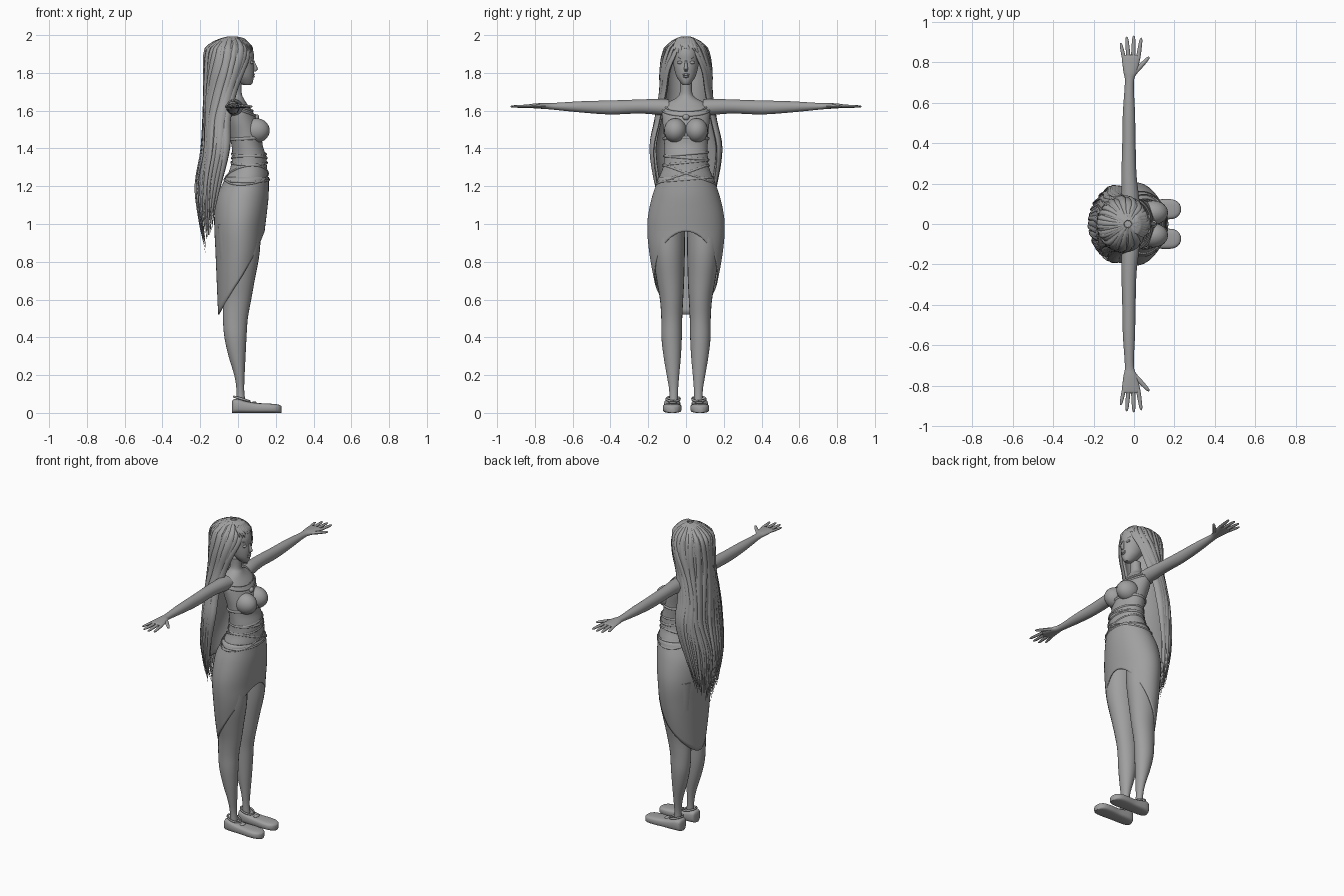
import bpy, bmesh, math, random
from mathutils import Vector as V

random.seed(4)
if "Cube" in bpy.data.objects:
    bpy.data.objects.remove(bpy.data.objects["Cube"])

GREY = (0.35, 0.35, 0.35, 1)
mat = bpy.data.materials.new("plain grey")
mat.use_nodes = True
mat.diffuse_color = GREY
mat.node_tree.nodes["Principled BSDF"].inputs["Base Color"].default_value = GREY


def finish(name, bm, angle=50):
    bmesh.ops.recalc_face_normals(bm, faces=bm.faces)
    me = bpy.data.meshes.new(name)
    bm.to_mesh(me)
    bm.free()
    me.materials.append(mat)
    ob = bpy.data.objects.new(name, me)
    bpy.context.collection.objects.link(ob)
    bpy.ops.object.select_all(action='DESELECT')
    bpy.context.view_layer.objects.active = ob
    ob.select_set(True)
    bpy.ops.object.shade_smooth_by_angle(angle=math.radians(angle))
    return ob


def sample(rows, t):
    """Smooth interpolation through rows at row position t."""
    i = max(0, min(int(t), len(rows) - 2))
    f = t - i
    p = [rows[max(0, min(k, len(rows) - 1))] for k in range(i - 1, i + 3)]
    return [b + f / 2 * (c - a + f * (2 * a - 5 * b + 4 * c - d + f * (3 * (b - c) + d - a)))
            for a, b, c, d in zip(*p)]


def smooth(rows, n=4):
    return [sample(rows, k / n) for k in range((len(rows) - 1) * n + 1)]


def at(rows, key):
    """Interpolate rows by their first, falling column."""
    for i in range(len(rows) - 1):
        a, b = rows[i][0], rows[i + 1][0]
        if key >= b or i == len(rows) - 2:
            return sample(rows, i + max(0, min(1, (key - a) / (b - a))))


def skin(bm, rings, closed=True, caps=True):
    vs = [[bm.verts.new(p) for p in r] for r in rings]
    n = len(vs[0])
    for a, b in zip(vs, vs[1:]):
        for k in range(n if closed else n - 1):
            m = (k + 1) % n
            bm.faces.new((a[k], a[m], b[m], b[k]))
    if caps:
        bm.faces.new(vs[0])
        bm.faces.new(vs[-1])


def oval(c, u, v, n=24, power=1.0):
    pts = []
    for k in range(n):
        a = math.tau * k / n
        x, y = math.cos(a), math.sin(a)
        pts.append(V(c) + V(u) * math.copysign(abs(x) ** power, x)
                   + V(v) * math.copysign(abs(y) ** power, y))
    return pts


def loft(name, rings, **kw):
    bm = bmesh.new()
    skin(bm, [oval(*r, **kw) for r in rings])
    return finish(name, bm)


def tube(bm, path, widths, thick, side, n=8):
    """Flat tapered sweep whose width lies along side(i)."""
    rings = []
    for i, p in enumerate(path):
        t = (path[min(i + 1, len(path) - 1)] - path[max(i - 1, 0)]).normalized()
        s = side(i)
        s = (s - t * s.dot(t)).normalized()
        rings.append(oval(p, s * widths[i], t.cross(s) * widths[i] * thick, n))
    skin(bm, rings)


def ball(name, c, r):
    bm = bmesh.new()
    bmesh.ops.create_uvsphere(bm, u_segments=24, v_segments=14, radius=1)
    for v in bm.verts:
        v.co = V([a + b * q for a, b, q in zip(c, r, v.co)])
    return finish(name, bm)


def upright(rows):
    return [((( b + f) / 2, 0, z), ((f - b) / 2, 0, 0), (0, w, 0)) for z, b, f, w in smooth(rows)]


# Torso and head sections: height, back, front, half width
TORSO = [(1.75, -.045, .02, .031), (1.69, -.05, .02, .034), (1.665, -.06, .03, .055),
         (1.64, -.07, .045, .10), (1.60, -.075, .075, .125), (1.55, -.07, .10, .125),
         (1.48, -.05, .125, .118), (1.42, -.035, .13, .115), (1.36, -.03, .148, .115),
         (1.30, -.04, .153, .122), (1.24, -.065, .158, .145), (1.15, -.10, .15, .17)]
HEAD = [(1.735, .03, .068, .016), (1.75, 0, .078, .03), (1.78, -.03, .083, .05),
        (1.82, -.06, .086, .062), (1.86, -.08, .083, .069), (1.90, -.09, .084, .071),
        (1.94, -.09, .07, .065), (1.98, -.06, .03, .035)]
loft("torso", upright(TORSO), n=40)
loft("head", upright(HEAD), n=36)
loft("nose", [((x, 0, z), (r, 0, 0), (0, r * .8, 0))
              for x, z, r in ((.08, 1.865, .006), (.089, 1.835, .011), (.092, 1.82, .014), (.085, 1.808, .009))])
for z, w in ((1.791, .019), (1.78, .016)):
    ball("lip", (.081, 0, z), (.008, w, .006))
for s, side in ((1, "left"), (-1, "right")):
    ball(side + "_eye", (.073, s * .032, 1.855), (.009, .016, .008))
    bm = bmesh.new()
    brow = [V((.08 - .0035 * k, s * (.014 + .008 * k), 1.872 + .003 * k)) for k in range(5)]
    tube(bm, brow, [.002, .004, .004, .003, .001], .8, lambda i: V((0, 0, 1)))
    finish(side + "_brow", bm)
    ball(side + "_bust", (.095, s * .056, 1.495), (.073, .06, .065))

    # Arm, hand and fingers
    ARM = [(.09, -.02, .05, 1.615, .045), (.15, -.02, .043, 1.62, .042), (.25, -.025, .037, 1.622, .037),
           (.4, -.025, .033, 1.617, .037), (.55, -.025, .03, 1.62, .03), (.7, -.023, .022, 1.623, .018),
           (.75, -.018, .034, 1.625, .016), (.82, -.015, .045, 1.625, .011), (.835, -.015, .038, 1.625, .006)]
    loft(side + "_arm", [((x, s * y, z), (hx, 0, 0), (0, 0, hz)) for y, x, hx, z, hz in smooth(ARM)])
    for name, a, b, r in (("thumb", (.0, .745), (.075, .825), .012), ("index", (.02, .815), (.036, .92), .0105),
                          ("middle", (-.004, .815), (-.001, .93), .0105), ("ring", (-.027, .815), (-.036, .925), .0105),
                          ("little", (-.048, .81), (-.066, .895), .0095)):
        bm = bmesh.new()
        a, b = V((a[0], s * a[1], 1.624)), V((b[0], s * b[1], 1.622))
        path = [a.lerp(b, t) for t in (0, .3, .6, .85, .96, 1)]
        tube(bm, path, [r * k for k in (1, 1, .9, .75, .5, .2)], .8, lambda i: V((1, 0, 0)))
        finish(side + "_" + name + "_finger", bm)

    # Leg: height, back, front, inner, outer
    LEG = [(1.0, -.11, .12, .004, .185), (.85, -.10, .115, .006, .178), (.7, -.09, .088, .01, .155),
           (.6, -.08, .07, .015, .138), (.5, -.08, .052, .02, .131), (.4, -.072, .045, .022, .13),
           (.3, -.05, .04, .027, .119), (.2, -.02, .035, .036, .102), (.12, -.008, .033, .042, .089),
           (.05, -.01, .04, .042, .089)]
    loft(side + "_leg", [(((b + f) / 2, s * (i + o) / 2, z), ((f - b) / 2, 0, 0), (0, (o - i) / 2, 0))
                         for z, b, f, i, o in smooth(LEG)])

    # Shoe: length position, half width, top
    SHOE = [(-.033, .015, .055), (-.025, .036, .07), (.0, .044, .073), (.04, .045, .062), (.09, .045, .053),
            (.15, .05, .05), (.195, .047, .047), (.22, .033, .042), (.231, .014, .034)]
    loft(side + "_shoe", [((x, s * .073, h / 2), (0, w, 0), (0, 0, h / 2)) for x, w, h in smooth(SHOE)], power=.6)
    bm = bmesh.new()
    strap = oval((.02, s * .068, .074), (.042, 0, -.012), (0, .036, 0))
    tube(bm, strap + strap[:1], [.006] * 25, .8, lambda i: V((0, 0, 1)))
    ball(side + "_shoe_bow", (.085, s * .07, .053), (.014, .022, .008))
    finish(side + "_shoe_strap", bm)

# Skirt with a hem that drops from the front to the back
SKIRT = [(1.25, -.066, .163, .146), (1.15, -.112, .162, .178), (1.05, -.125, .152, .2), (.97, -.125, .142, .205),
         (.87, -.12, .134, .197), (.75, -.115, .115, .178), (.63, -.11, .10, .152), (.50, -.105, .09, .12)]
bm = bmesh.new()
rows = []
for j in range(25):
    ring = []
    for k in range(64):
        c, sn = math.cos(math.tau * k / 64), math.sin(math.tau * k / 64)
        hem = .685 + .165 * c + .11 * max(0, c) ** 2
        z = 1.25 + (hem - 1.25) * j / 24
        _, b, f, w = at(SKIRT, z)
        ring.append(V(((b + f) / 2 + (f - b) / 2 * c, w * sn, z)))
    rows.append(ring)
skin(bm, rows, caps=False)
skirt = finish("skirt", bm)
mod = skirt.modifiers.new("cloth", 'SOLIDIFY')
mod.thickness = .006


# Cords and trims that hug the body: height, forward tilt, sideways tilt, thickness
def cord(name, z0, fore, lean, r, grow=.004):
    pts = []
    for k in range(61):
        c, sn = math.cos(math.tau * k / 60), math.sin(math.tau * k / 60)
        z = z0 + fore * c + lean * sn
        _, b, f, w = at(SKIRT if z < 1.24 else TORSO, z)
        pts.append(V(((b + f) / 2 + ((f - b) / 2 + grow) * c, (w + grow) * sn, z)))
    bm = bmesh.new()
    tube(bm, pts, [r] * 61, .6, lambda i: V((0, 0, 1)), 6)
    finish(name, bm)


for name, *spec in (("top_band", 1.452, .005, 0, .008), ("upper_belt", 1.37, 0, .01, .006),
                    ("middle_belt", 1.35, 0, -.01, .006), ("lower_belt", 1.325, 0, .012, .005),
                    ("left_hip_cord", 1.26, .01, .05, .005), ("right_hip_cord", 1.26, .01, -.05, .005),
                    ("skirt_cord", 1.235, 0, .012, .005), ("necklace", 1.61, -.035, 0, .006),
                    ("collar_cord", 1.63, -.03, 0, .005)):
    cord(name, *spec)
ball("pendant", (.098, 0, 1.565), (.014, .018, .016))

# Hair shell: height, centre, depth, half width, how far angles close toward the back
HAIR = [(1.992, -.03, .015, .015, 1), (1.975, -.04, .065, .06, 1), (1.93, -.05, .115, .105, 1),
        (1.82, -.05, .12, .125, .86), (1.7, -.06, .11, .128, .74), (1.55, -.07, .105, .155, .64),
        (1.4, -.07, .115, .185, .62), (1.2, -.10, .118, .16, .6), (1.0, -.13, .07, .115, .58),
        (.84, -.14, .03, .085, .55)]


def hair_point(a, z, grow=1.0):
    _, cx, rx, ry, close = at(HAIR, z)
    a *= close
    return V((cx - rx * grow * math.cos(a), ry * grow * math.sin(a), z))


def lock(bm, a, low, width, grow, wave):
    n = 32
    zs = [1.99 - (1.99 - low) * (k / n) ** 1.35 for k in range(n + 1)]
    path = [hair_point(a + wave * math.sin(k * .3 + a * 3), z, grow) for k, z in enumerate(zs)]
    widths = [width * min(1, .3 + k / 9) * min(1, .05 + (n - k) / 13) for k in range(n + 1)]
    tube(bm, path, widths, .5, lambda i: V((math.sin(a * .8), math.cos(a * .8), 0)))


bm = bmesh.new()
skin(bm, [[hair_point(math.radians(-150 + 10 * k), 1.985 - .025 * j, .92) for k in range(31)]
          for j in range(38)], closed=False, caps=False)
shell = finish("hair_underlayer", bm)
mod = shell.modifiers.new("depth", 'SOLIDIFY')
mod.thickness = .012
bm = bmesh.new()
for k in range(25):
    a = math.radians(-150 + 12.5 * k)
    lock(bm, a, random.uniform(.83, .93) + .12 * abs(k - 12) / 12, random.uniform(.021, .028),
         random.uniform(.95, 1.03), .06)
for k in range(12):
    lock(bm, math.radians(-110 + 20 * k), random.uniform(.84, 1.05), .016, 1.06, .1)
finish("long_hair", bm)
bm = bmesh.new()
for k in range(9):
    lock(bm, math.radians(148 + 8 * k), 1.885 + .012 * (k % 3), .017, 1.03, .03)
finish("fringe", bm)
